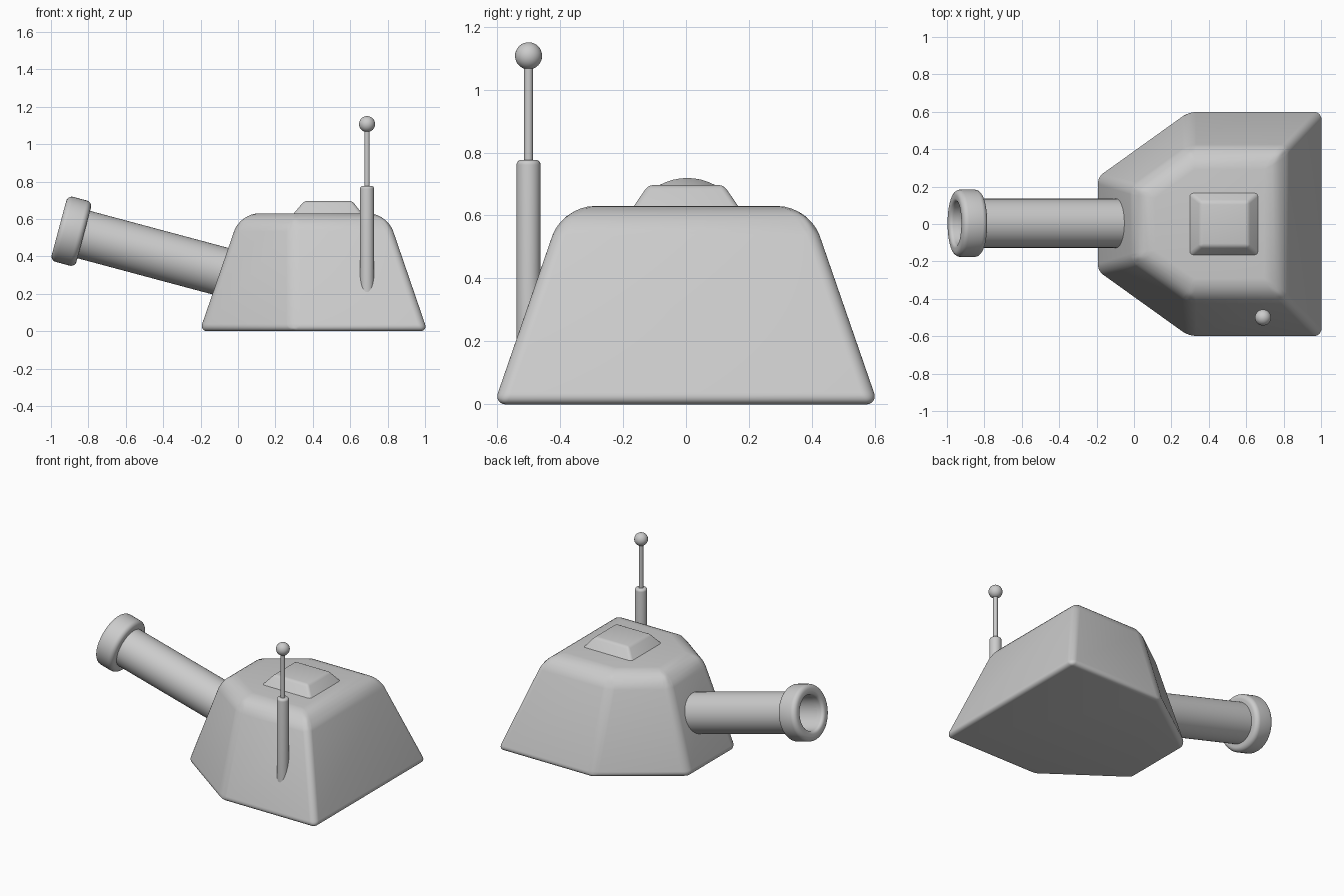
import bpy, bmesh, math
from mathutils import Matrix, Vector

if "Cube" in bpy.data.objects:
    bpy.data.objects.remove(bpy.data.objects["Cube"])


def finish(name, bm, angle=35):
    bmesh.ops.recalc_face_normals(bm, faces=bm.faces[:])
    mesh = bpy.data.meshes.new(name)
    bm.to_mesh(mesh)
    bm.free()
    obj = bpy.data.objects.new(name, mesh)
    bpy.context.collection.objects.link(obj)
    bpy.ops.object.select_all(action='DESELECT')
    obj.select_set(True)
    bpy.context.view_layer.objects.active = obj
    for mod in obj.modifiers:
        bpy.ops.object.modifier_apply(modifier=mod.name)
    bpy.ops.object.shade_smooth_by_angle(angle=math.radians(angle))
    return obj


def frustum(name, bottom, top, z0, z1, width, weight_of, segments):
    """Loft two matching outlines and bevel edges by weight."""
    bm = bmesh.new()
    lo = [bm.verts.new((x, y, z0)) for x, y in bottom]
    hi = [bm.verts.new((x, y, z1)) for x, y in top]
    n = len(lo)
    bm.faces.new(lo)
    bm.faces.new(hi)
    for i in range(n):
        j = (i + 1) % n
        bm.faces.new((lo[i], lo[j], hi[j], hi[i]))
    layer = bm.edges.layers.float.new("bevel_weight_edge")
    for e in bm.edges:
        e[layer] = weight_of(min(v.co.z for v in e.verts) >= z1 - 1e-4,
                             max(v.co.z for v in e.verts) <= z0 + 1e-4)
    obj = finish(name, bm)
    for p in obj.data.polygons:
        p.use_smooth = True
    mod = obj.modifiers.new("round_edges", 'BEVEL')
    mod.limit_method = 'WEIGHT'
    mod.width = width
    mod.segments = segments
    bpy.ops.object.modifier_apply(modifier=mod.name)
    sharp = obj.data.attributes.get("sharp_edge")
    if sharp:
        obj.data.attributes.remove(sharp)
    bpy.ops.object.shade_smooth_by_angle(angle=math.radians(35))
    return obj


def lathe(name, profile, origin, axis=(0, 0, 1), steps=48):
    """Spin (radius, height) points around an axis."""
    bm = bmesh.new()
    vs = [bm.verts.new((r, 0, h)) for r, h in profile]
    edges = [bm.edges.new(p) for p in zip(vs, vs[1:])]
    bmesh.ops.spin(bm, geom=vs + edges, cent=(0, 0, 0), axis=(0, 0, 1),
                   angle=math.tau, steps=steps)
    bmesh.ops.remove_doubles(bm, verts=bm.verts[:], dist=1e-5)
    rot = Vector((0, 0, 1)).rotation_difference(Vector(axis)).to_matrix().to_4x4()
    bm.transform(Matrix.Translation(origin) @ rot)
    return finish(name, bm)


def arc(r, h, rad, a0, a1, n=6):
    """Rounded profile corner centred at (r, h)."""
    return [(r + rad * math.cos(math.radians(a0 + (a1 - a0) * i / n)),
             h + rad * math.sin(math.radians(a0 + (a1 - a0) * i / n)))
            for i in range(n + 1)]


def mirrored(half):
    return half + [(x, -y) for x, y in reversed(half)]


# Turret hull: six-sided, wide round on the roof edge, tighter elsewhere
frustum("turret_hull",
        mirrored([(1.013, 0.61), (0.292, 0.61), (-0.205, 0.255)]),
        mirrored([(0.797, 0.392), (0.292, 0.392), (0.012, 0.19)]),
        0.0, 0.63, 0.1, lambda top, base: 1.0 if top else 0.4, 8)

# Roof hatch
frustum("roof_hatch",
        mirrored([(0.67, 0.172), (0.29, 0.172)]),
        mirrored([(0.61, 0.12), (0.355, 0.12)]),
        0.62, 0.697, 0.02, lambda top, base: 0.0 if base else 0.8, 3)

# Gun barrel and muzzle ring, raised by 15 degrees
tilt = math.radians(15)
aim = Vector((-math.cos(tilt), 0, math.sin(tilt)))
muzzle = Vector((-0.957, 0.004, 0.552))
lathe("gun_barrel",
      [(0, -1.1), (0.131, -1.1), (0.131, -0.05), (0.114, -0.05),
       (0.114, -0.9), (0, -0.9)], muzzle, aim)
ring = ([(0.114, -0.137)] + arc(0.15, -0.107, 0.03, -90, 0)
        + arc(0.15, -0.03, 0.03, 0, 90) + arc(0.134, -0.02, 0.02, 90, 180))
lathe("muzzle_ring", ring + ring[:1], muzzle, aim)

# Antenna: socket, rod and ball tip
foot = Vector((0.69, -0.5, 0))
lathe("antenna_socket",
      [(0, 0.15), (0.038, 0.15)] + arc(0.022, 0.761, 0.016, 0, 90) + [(0, 0.777)],
      foot, steps=32)
lathe("antenna_rod", [(0, 0.76), (0.014, 0.76), (0.014, 1.1), (0, 1.1)],
      foot, steps=24)
lathe("antenna_ball", arc(0, 1.107, 0.043, -90, 90, 16), foot, steps=32)
